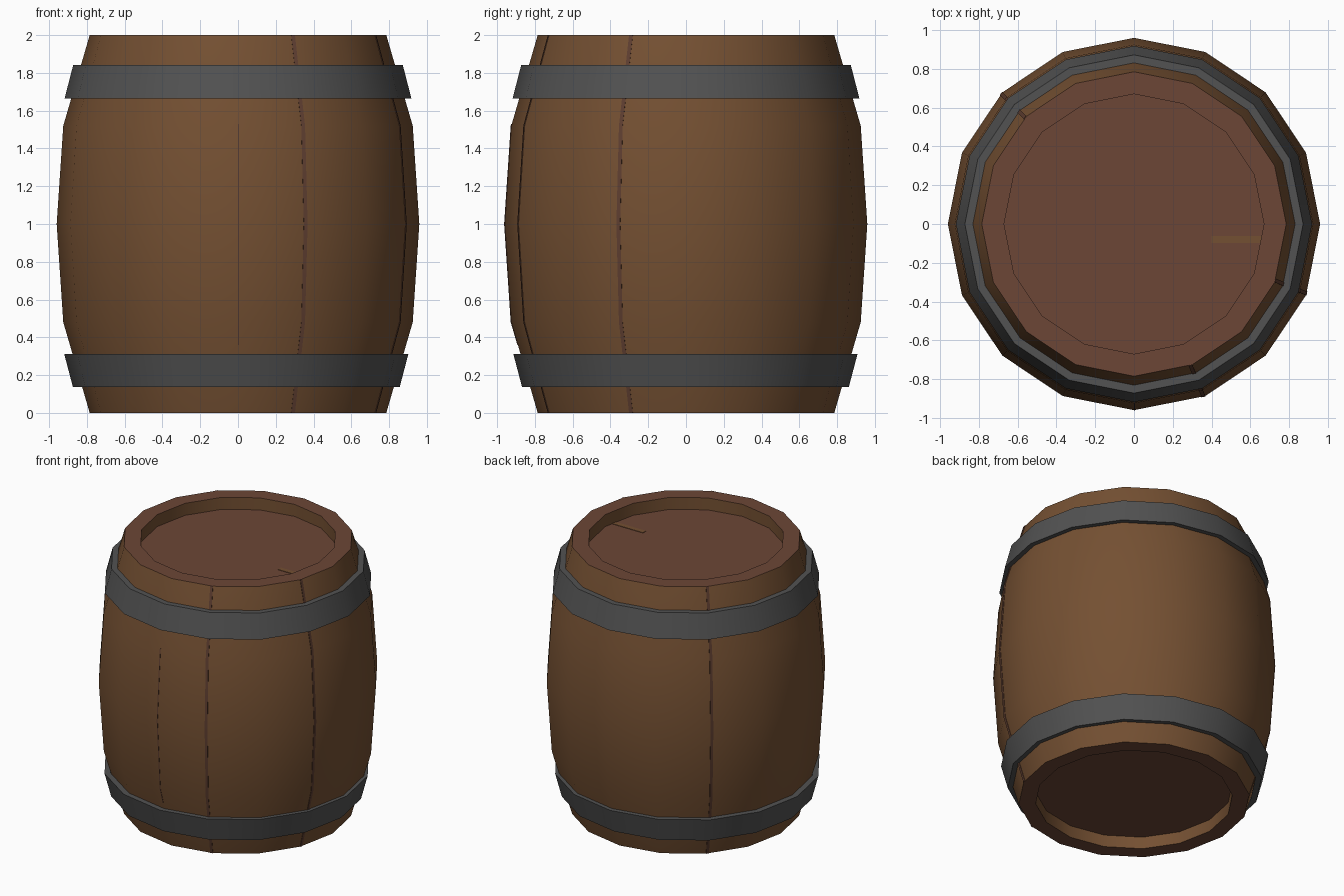
import bpy, bmesh, math

if "Cube" in bpy.data.objects:
    bpy.data.objects.remove(bpy.data.objects["Cube"])

SIDES = 16


def material(name, rgb):
    m = bpy.data.materials.new(name)
    m.diffuse_color = (*rgb, 1)
    m.use_nodes = True
    m.node_tree.nodes["Principled BSDF"].inputs["Base Color"].default_value = m.diffuse_color
    return m


WOOD = material("brown wood", (0.175, 0.080, 0.032))
LID = material("reddish end wood", (0.150, 0.061, 0.037))
IRON = material("dark iron", (0.084, 0.084, 0.084))
SEAM = material("dark seam", (0.110, 0.047, 0.029))


def finish(name, bm, mats):
    bmesh.ops.recalc_face_normals(bm, faces=bm.faces)
    me = bpy.data.meshes.new(name)
    bm.to_mesh(me)
    bm.free()
    for m in mats:
        me.materials.append(m)
    me.shade_smooth()
    me.set_sharp_from_angle(angle=math.radians(30))
    ob = bpy.data.objects.new(name, me)
    bpy.context.collection.objects.link(ob)
    return ob


def lathe(profile, closed):
    """Spin an (r, z) profile; close it as a loop, or cap its two ends."""
    bm = bmesh.new()
    rings = []
    for r, z in profile:
        rings.append([bm.verts.new((r * math.cos(math.tau * i / SIDES),
                                    r * math.sin(math.tau * i / SIDES), z))
                      for i in range(SIDES)])
    pairs = list(zip(rings, rings[1:]))
    if closed:
        pairs.append((rings[-1], rings[0]))
    else:
        bm.faces.new(rings[0])
        bm.faces.new(rings[-1])
    for a, b in pairs:
        for i in range(SIDES):
            j = (i + 1) % SIDES
            bm.faces.new((a[i], a[j], b[j], b[i]))
    return bm


# barrel body with recessed ends; all level faces take the end wood colour
SIDE = [(0.785, 0), (0.925, 0.48), (0.96, 1.0), (0.925, 1.52), (0.785, 2.0)]
bm = lathe([(0.67, 0.09), (0.67, 0)] + SIDE + [(0.67, 2.0), (0.67, 1.91)], False)
bm.normal_update()
for f in bm.faces:
    f.material_index = 1 if abs(f.normal.z) > 0.9 else 0
finish("barrel_body", bm, [WOOD, LID])


# iron hoops that follow the slope of the staves
def hoop(name, z0, z1, r0, r1, x=0.0, y=0.0, t=0.042):
    bm = lathe([(r0, z0), (r1, z1), (r1 - t, z1), (r0 - t, z0)], True)
    finish(name, bm, [IRON]).location = (x, y, 0)


hoop("upper_hoop", 1.665, 1.843, 0.918, 0.872)
hoop("lower_hoop", 0.137, 0.312, 0.865, 0.911, -0.009, -0.003)


def side_radius(z):
    for (r0, z0), (r1, z1) in zip(SIDE, SIDE[1:]):
        if z <= z1:
            return r0 + (r1 - r0) * (z - z0) / (z1 - z0)
    return SIDE[-1][0]


# thin seams lying beside the corner edges of the staves
def seam(name, deg, direction, width, z0, z1):
    a = math.radians(deg)
    b = a + direction * math.tau / SIDES
    bm = bmesh.new()
    rows = []
    for z in [z0] + [p[1] for p in SIDE if z0 < p[1] < z1] + [z1]:
        r = side_radius(z) + 0.003
        p = (r * math.cos(a), r * math.sin(a))
        q = (r * math.cos(b), r * math.sin(b))
        k = width / math.dist(p, q)
        rows.append([bm.verts.new((*p, z)),
                     bm.verts.new((p[0] + (q[0] - p[0]) * k,
                                   p[1] + (q[1] - p[1]) * k, z))])
    for u, v in zip(rows, rows[1:]):
        f = bm.faces.new((u[0], u[1], v[1], v[0]))
        f.normal_update()
        c = f.calc_center_median()
        if f.normal.x * c.x + f.normal.y * c.y < 0:
            f.normal_flip()
    # give the plate a little depth so it is closed
    res = bmesh.ops.solidify(bm, geom=bm.faces[:], thickness=0.004)
    finish(name, bm, [SEAM])


seam("front_seam", -67.5, -1, 0.02, 0, 2)
seam("right_seam", -22.5, 1, 0.02, 0, 2)
seam("back_left_seam", 135, 1, 0.02, 0, 2)
seam("front_centre_seam", -90, 1, 0.006, 0.36, 1.53)

# small light mark on the lid
bm = bmesh.new()
bmesh.ops.create_cube(bm, size=1)
bmesh.ops.scale(bm, vec=(0.26, 0.036, 0.005), verts=bm.verts)
bmesh.ops.translate(bm, vec=(0.53, -0.08, 1.911), verts=bm.verts)
finish("lid_mark", bm, [WOOD])
